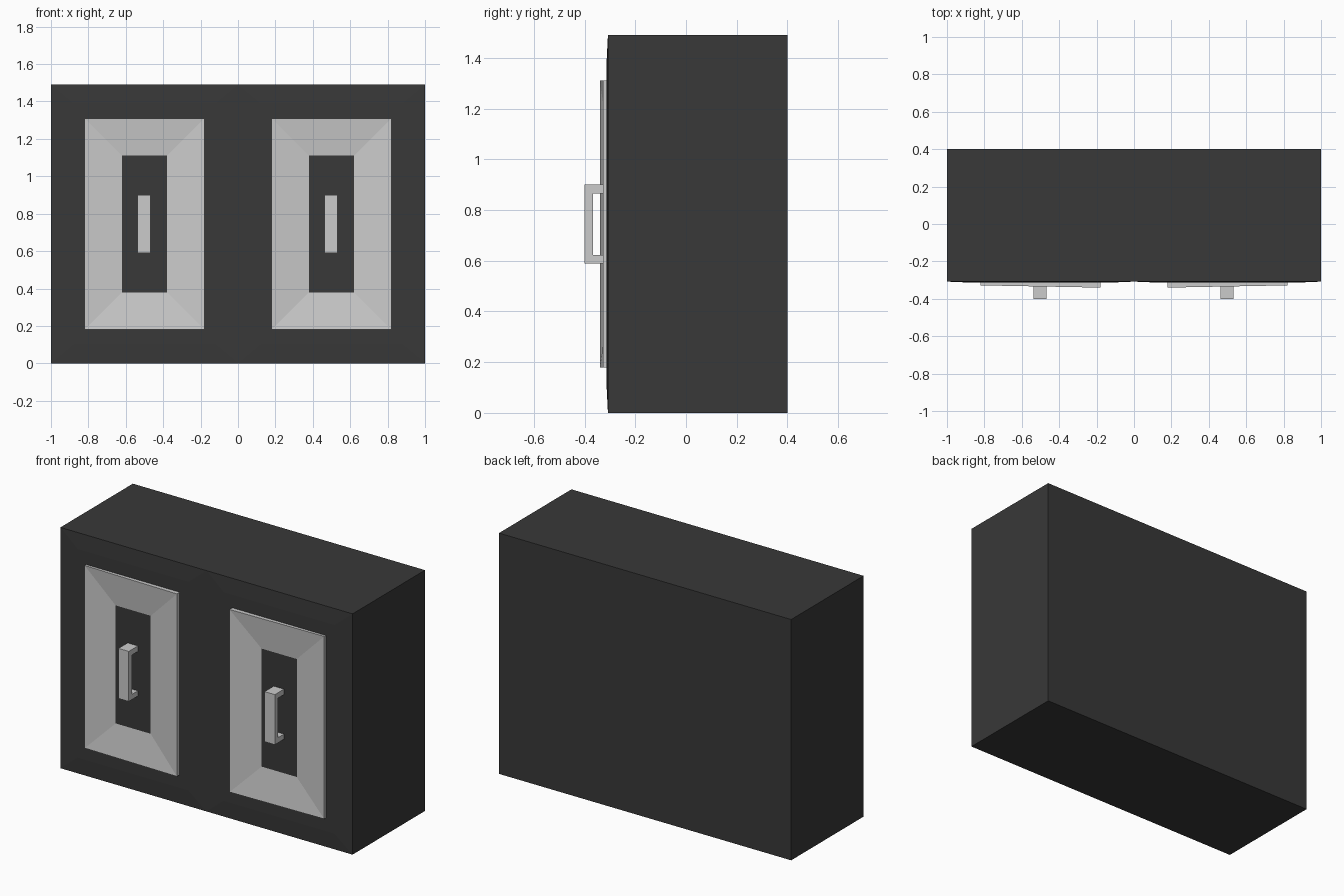
import bpy, bmesh

if "Cube" in bpy.data.objects:
    bpy.data.objects.remove(bpy.data.objects["Cube"])

DARK = bpy.data.materials.new("dark_finish")
DARK.diffuse_color = (0.04, 0.04, 0.04, 1)
DARK.use_nodes = True
DARK.node_tree.nodes["Principled BSDF"].inputs["Base Color"].default_value = DARK.diffuse_color


def loft_rects(name, rects, cap_start=False, cap_end=False, mat=None):
    """Bridge rectangles (x0, x1, z0, z1, y at x0, y at x1) into one surface."""
    bm = bmesh.new()
    loops = []
    for x0, x1, z0, z1, ya, yb in rects:
        loops.append([bm.verts.new(p) for p in
                      ((x0, ya, z0), (x1, yb, z0), (x1, yb, z1), (x0, ya, z1))])
    for a, b in zip(loops, loops[1:]):
        for i in range(4):
            j = (i + 1) % 4
            bm.faces.new((a[i], a[j], b[j], b[i]))
    if cap_start:
        bm.faces.new(loops[0][::-1])
    if cap_end:
        bm.faces.new(loops[-1])
    return finish(name, bm, mat)


def finish(name, bm, mat=None):
    mesh = bpy.data.meshes.new(name)
    bm.to_mesh(mesh)
    bm.free()
    obj = bpy.data.objects.new(name, mesh)
    bpy.context.collection.objects.link(obj)
    if mat:
        mesh.materials.append(mat)
    return obj


def mirror_x(obj):
    obj.modifiers.new("mirror", 'MIRROR').use_axis[0] = True


# Cabinet shell, open at the front where the door fronts close it
FRONT, SLAB = -0.308, -0.313
loft_rects("cabinet_shell", [(-1, 1, 0, 1.49, 0.40, 0.40),
                             (-1, 1, 0, 1.49, FRONT, FRONT)],
           cap_start=True, mat=DARK)

# Shallow raised door surround, one per half
slab_edge = (0.18, 0.82, 0.18, 1.31, SLAB, SLAB)
mirror_x(loft_rects("door_surround", [(0, 1, 0, 1.49, FRONT, FRONT),
                                      (0.12, 0.88, 0.10, 1.39, SLAB, SLAB),
                                      slab_edge], mat=DARK))

# Trim frame sloping inward to the recessed panel
inner = (0.38, 0.62, 0.38, 1.11, -0.311, -0.311)
mirror_x(loft_rects("door_trim", [slab_edge,
                                  (0.18, 0.82, 0.18, 1.31, -0.34, -0.328),
                                  inner]))
mirror_x(loft_rects("door_panel", [inner], cap_end=True, mat=DARK))

# Bracket handles: C-shaped side profile (y, z) extruded across x
PROFILE = [(-0.308, 0.59), (-0.40, 0.59), (-0.40, 0.90), (-0.308, 0.90),
           (-0.308, 0.866), (-0.367, 0.866), (-0.367, 0.622), (-0.308, 0.622)]
for side, x in (("left", -0.503), ("right", 0.497)):
    bm = bmesh.new()
    face = bm.faces.new([bm.verts.new((x - 0.035, y, z)) for y, z in PROFILE])
    ext = bmesh.ops.extrude_face_region(bm, geom=[face])
    bmesh.ops.translate(bm, vec=(0.07, 0, 0),
                        verts=[v for v in ext["geom"] if isinstance(v, bmesh.types.BMVert)])
    bmesh.ops.recalc_face_normals(bm, faces=bm.faces)
    finish(side + "_handle", bm)
